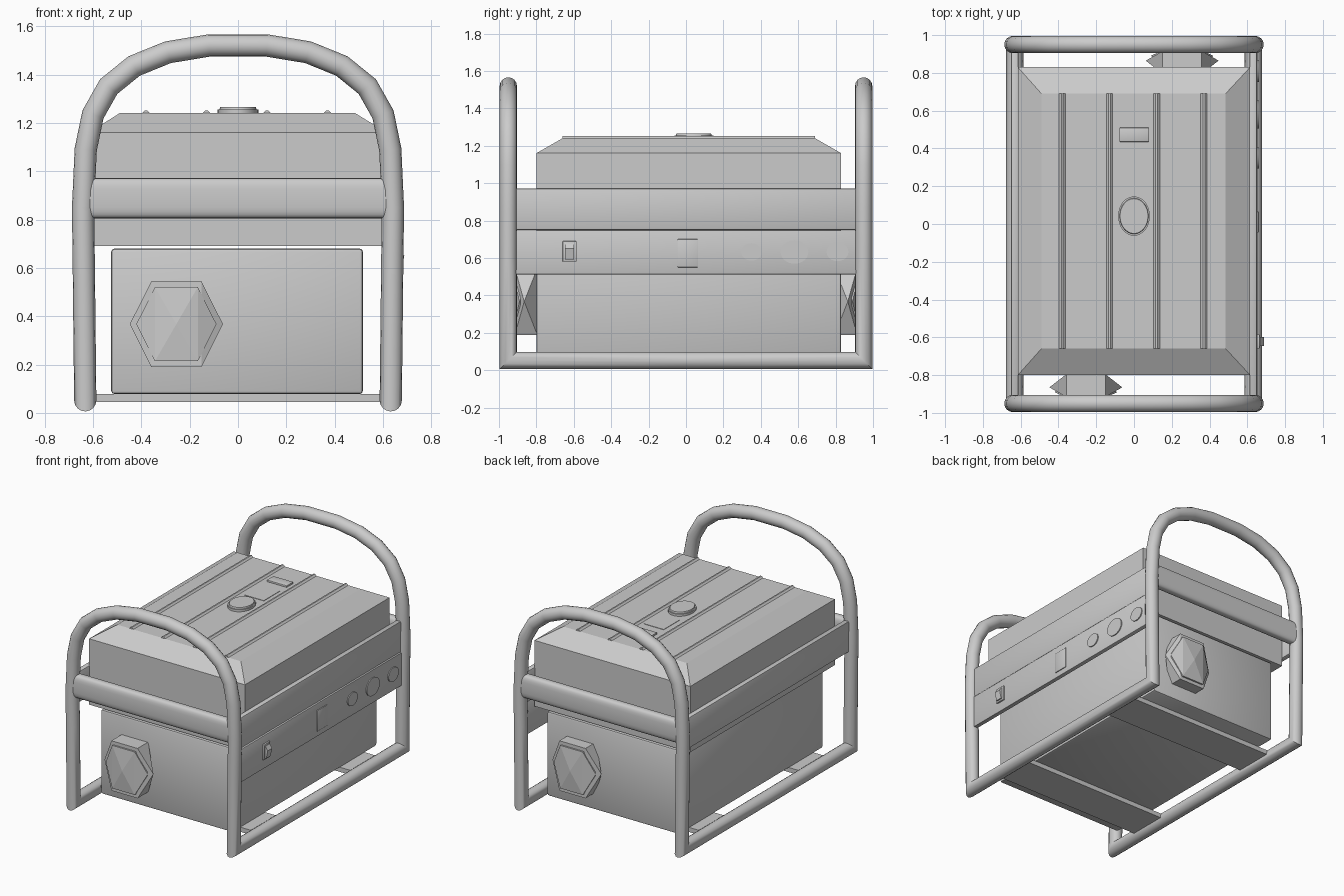
import bpy, bmesh, math
from mathutils import Vector

if "Cube" in bpy.data.objects:
    bpy.data.objects.remove(bpy.data.objects["Cube"])


def add_object(name, bm, smooth=False):
    bmesh.ops.recalc_face_normals(bm, faces=bm.faces)
    mesh = bpy.data.meshes.new(name)
    bm.to_mesh(mesh)
    bm.free()
    ob = bpy.data.objects.new(name, mesh)
    bpy.context.collection.objects.link(ob)
    if smooth:
        bpy.ops.object.select_all(action='DESELECT')
        ob.select_set(True)
        bpy.context.view_layer.objects.active = ob
        bpy.ops.object.shade_smooth_by_angle(angle=math.radians(32))
    return ob


def box(name, x, y, z, bevel=0.0):
    bm = bmesh.new()
    bmesh.ops.create_cube(bm, size=1)
    for v in bm.verts:
        v.co = [(a + b) / 2 + c * (b - a) for c, (a, b) in zip(v.co, (x, y, z))]
    if bevel:
        bmesh.ops.bevel(bm, geom=bm.edges[:], offset=bevel, segments=2,
                        profile=0.5, affect='EDGES')
    return add_object(name, bm, bevel > 0)


def disc(name, centre, r1, r2, depth, axis, taper=1.0, segments=32):
    """Elliptical disc along X, Y or Z; r1, r2 are the in-plane radii."""
    bm = bmesh.new()
    bmesh.ops.create_cone(bm, cap_ends=True, segments=segments, radius1=1,
                          radius2=taper, depth=depth)
    for v in bm.verts:
        a, b, c = v.co.x * r1, v.co.y * r2, v.co.z
        v.co = Vector({'X': (c, a, b), 'Z': (a, b, c)}[axis]) + Vector(centre)
    return add_object(name, bm, True)


def mirror(ob, x=False, y=False):
    m = ob.modifiers.new("mirror", 'MIRROR')
    m.use_axis = (x, y, False)


def mitred_tube(name, pts, radius, sides=16):
    """Sweep a ring along a path, projecting it onto each mitre plane."""
    pts = [Vector(p) for p in pts]
    dirs = [(b - a).normalized() for a, b in zip(pts, pts[1:])]
    u = Vector((0, 1, 0))
    w = dirs[0].cross(u)
    bm = bmesh.new()
    ring = []
    for i in range(sides):
        a = 2 * math.pi * i / sides
        ring.append(bm.verts.new(pts[0] + radius * (u * math.cos(a) + w * math.sin(a))))
    for k, d in enumerate(dirs):
        p = pts[k + 1]
        n = d + (dirs[k + 1] if k + 1 < len(dirs) else d)
        nxt = [bm.verts.new(v.co + d * ((p - v.co).dot(n) / d.dot(n))) for v in ring]
        for i in range(sides):
            j = (i + 1) % sides
            bm.faces.new((ring[i], ring[j], nxt[j], nxt[i]))
        ring = nxt
    return add_object(name, bm, True)


def hull(name, pts):
    bm = bmesh.new()
    for p in pts:
        bm.verts.new(p)
    bmesh.ops.convex_hull(bm, input=bm.verts[:])
    bmesh.ops.dissolve_limit(bm, angle_limit=0.01, verts=bm.verts[:], edges=bm.edges[:])
    return add_object(name, bm)


# Tubular carrying frame: one quarter, mirrored both ways
arch = [(0, 1.52), (.12, 1.52), (.29, 1.492), (.43, 1.435), (.535, 1.35), (.60, 1.235),
        (.63, 1.09), (.641, .85), (.638, .6), (.632, .052)]
frame = mitred_tube("tube_frame", [(x, -.95, z) for x, z in arch] + [(.632, 0, .052)], .046)
mirror(frame, x=True, y=True)

# Cross straps under the body
strap = box("bottom_strap", (-.62, .62), (-.70, -.42), (.045, .078))
mirror(strap, y=True)

# Engine housing
box("engine_housing", (-.525, .517), (-.80, .83), (.078, .68), .014)

# Fuel tank with bevelled shoulders
tank = [(x, y, z) for x in (-.615, .615) for y in (-.80, .83) for z in (.69, 1.16)]
tank += [(x, y, 1.24) for x in (-.49, .485) for y in (-.66, .69)]
hull("fuel_tank", tank)

# Pressed ribs on the tank
for i in range(4):
    x = -.38 + .25 * i
    hull("tank_rib", [(x + dx, y, z) for y in (-.66, .69)
                      for dx, z in ((-.022, 1.235), (.022, 1.235), (-.005, 1.251), (.005, 1.251))])

# Filler cap, level gauge and plate
disc("filler_cap_base", (0, .042, 1.245), .084, .104, .022, 'Z')
disc("filler_cap", (0, .042, 1.258), .078, .097, .016, 'Z', .95)
box("tank_plate", (-.076, .078), (.18, .36), (1.235, 1.243))
box("fuel_gauge", (-.078, .08), (.435, .51), (1.235, 1.252), .004)

# Rounded end rails between the arches
bm = bmesh.new()
bmesh.ops.create_cone(bm, cap_ends=True, segments=24, radius1=1, radius2=1, depth=1.25)
for v in bm.verts:
    c, s = v.co.x, v.co.y
    soft = lambda t: math.copysign(abs(t) ** .6, t)
    v.co = (v.co.z, -.95 + .036 * soft(c), .888 + .083 * soft(s))
mirror(add_object("end_rail", bm, True), y=True)

# Side rails
mirror(box("side_rail", (.612, .65), (-.93, .93), (.75, .97), .008), x=True)

# Control panel on the right
box("control_panel", (.622, .655), (-.93, .93), (.512, .748), .005)
box("switch_frame", (.65, .666), (-.66, -.585), (.58, .69), .004)
hull("switch_rocker", [(x, y, z) for y in (-.647, -.598)
                       for x, z in ((.655, .592), (.655, .678), (.676, .592), (.688, .65), (.67, .678))])
box("outlet_cover", (.65, .661), (-.045, .065), (.55, .70), .003)
for y, r in ((.35, .055), (.58, .074), (.81, .058)):
    disc("round_socket", (.656, y, .632), r, r * .85, .012, 'X')

# Hexagonal exhaust and air filter housings, front and back
for name, side in (("exhaust_housing", -1), ("air_filter_housing", 1)):
    cx, cz, face = .255 * side, .367, .815 * side

    def shell(k, start, mid, end, peak):
        pts = [(cx + sx * .103 * k, face + side * d, cz + sz * .178 * k)
               for sx in (-1, 1) for sz in (-1, 1) for d in (start, end)]
        pts += [(cx + sx * .193 * k, face + side * mid, cz) for sx in (-1, 1)]
        return pts + [(cx, face + side * peak, cz)]

    hull(name, shell(1, -.02, .05, .10, .10))
    hull(name + "_cover", shell(.86, .02, .075, .112, .128))
